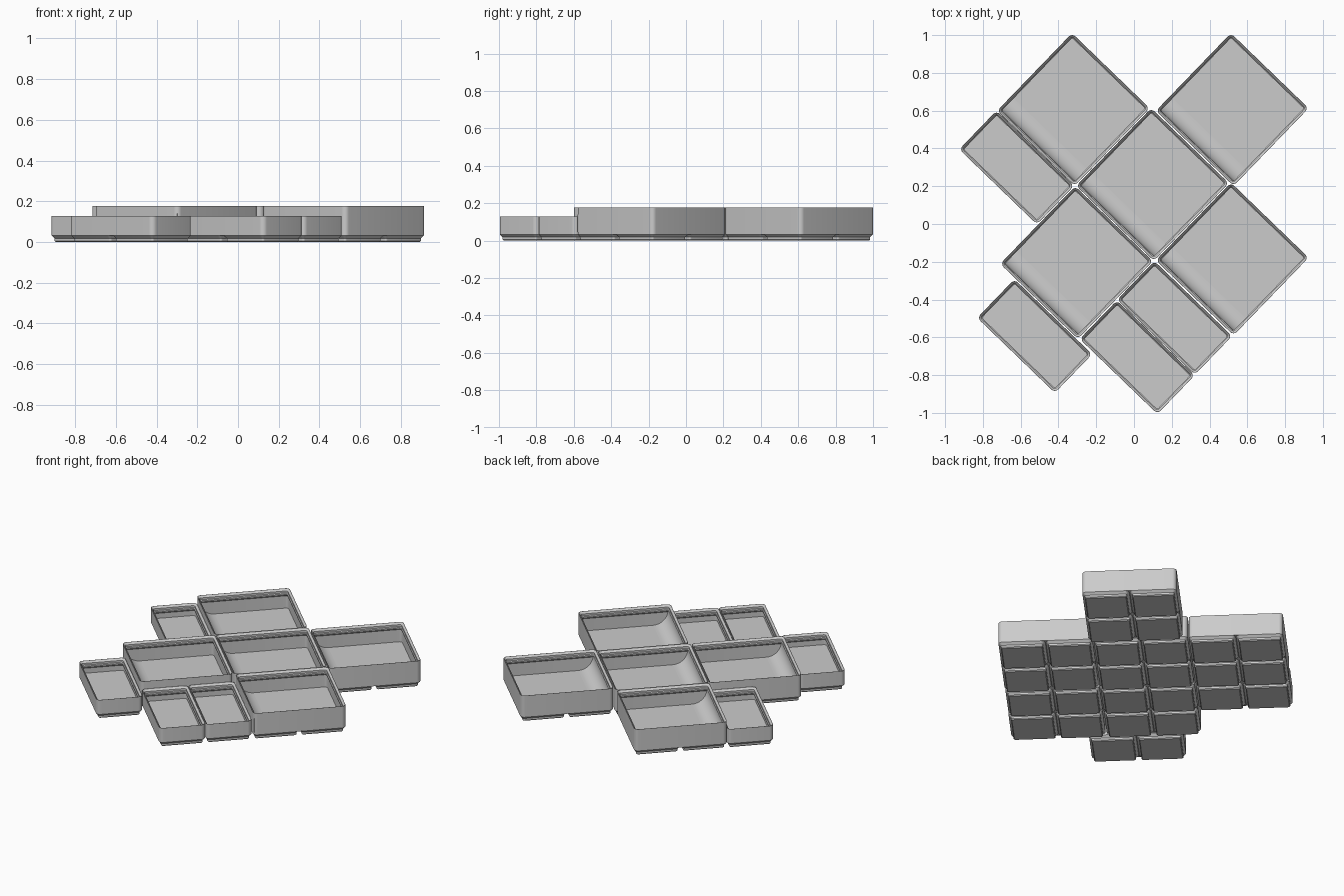
import bpy, bmesh, math
from mathutils import Matrix

if "Cube" in bpy.data.objects:
    bpy.data.objects.remove(bpy.data.objects["Cube"])

MM = 1 / 146            # model units per millimetre
PITCH = 42 * MM         # grid cell spacing
CORNER = 3.75 * MM      # outer corner radius
FOOT_H = 4.75 * MM
FLOOR = 7 * MM
ANGLE = math.radians(-44)

grey = bpy.data.materials.new("light grey plastic")
grey.diffuse_color = (0.6, 0.6, 0.6, 1)
grey.use_nodes = True
grey.node_tree.nodes["Principled BSDF"].inputs["Base Color"].default_value = grey.diffuse_color


def rounded_ring(bm, hx, hy, inset, z, cx=0, cy=0, seg=6):
    """Rounded rectangle of vertices, inset from its nominal half sizes."""
    r = max(CORNER - inset, 0.8 * MM)
    verts = []
    for i, (sx, sy) in enumerate([(1, 1), (-1, 1), (-1, -1), (1, -1)]):
        for k in range(seg + 1):
            a = math.pi / 2 * (i + k / seg)
            verts.append(bm.verts.new((cx + sx * (hx - inset - r) + r * math.cos(a),
                                       cy + sy * (hy - inset - r) + r * math.sin(a), z)))
    return verts


def loft(bm, hx, hy, profile, cx=0, cy=0):
    """Skin rounded rings through (inset, z) pairs and cap both ends."""
    rings = [rounded_ring(bm, hx, hy, i, z, cx, cy) for i, z in profile]
    for a, b in zip(rings, rings[1:]):
        n = len(a)
        for k in range(n):
            bm.faces.new((a[k], a[(k + 1) % n], b[(k + 1) % n], b[k]))
    bm.faces.new(rings[0][::-1])
    bm.faces.new(rings[-1])


def finish(bm, name, x, y):
    bmesh.ops.recalc_face_normals(bm, faces=bm.faces[:])
    mesh = bpy.data.meshes.new(name)
    bm.to_mesh(mesh)
    bm.free()
    mesh.materials.append(grey)
    ob = bpy.data.objects.new(name, mesh)
    ob.matrix_world = Matrix.Translation((x, y, 0)) @ Matrix.Rotation(ANGLE, 4, 'Z')
    bpy.context.collection.objects.link(ob)


def make_bin(name, x, y, rows, top, scoop):
    hx = (83.5 / 2) * MM
    hy = (42 * rows - 0.5) / 2 * MM
    lip, wall = 2.6 * MM, 1.2 * MM

    # open tray with a stepped stacking lip
    bm = bmesh.new()
    loft(bm, hx, hy, [
        (0, FOOT_H), (0, top), (0.2 * MM, top),
        (1.9 * MM, top - 1.8 * MM), (1.9 * MM, top - 3.6 * MM),
        (lip, top - 4.3 * MM), (lip, top - 5.5 * MM),
        (wall, top - 6.9 * MM), (wall, FLOOR)])
    finish(bm, name + "_tray", x, y)

    # tapered feet, one for each grid cell
    bm = bmesh.new()
    half = 41.5 / 2 * MM
    for i in range(2):
        for j in range(rows):
            loft(bm, half, half, [
                (2.95 * MM, 0), (2.15 * MM, 0.8 * MM),
                (2.15 * MM, 2.6 * MM), (0, FOOT_H)],
                (i - 0.5) * PITCH, (j - (rows - 1) / 2) * PITCH)
    finish(bm, name + "_feet", x, y)

    # curved ramp along the front inner wall
    if scoop:
        bm = bmesh.new()
        zt = top - 5.5 * MM
        r = zt - FLOOR
        y0, back = -hy + lip, -hy + 0.9 * MM
        pts = [(back, FLOOR - 0.003), (back, zt)]
        for k in range(13):
            a = math.pi + math.pi / 2 * k / 12
            pts.append((y0 + r + r * math.cos(a), FLOOR + r + r * math.sin(a)))
        pts.append((y0 + r, FLOOR - 0.003))
        w = hx - wall
        ends = [[bm.verts.new((s * w, p, q)) for p, q in pts] for s in (-1, 1)]
        n = len(pts)
        for k in range(n):
            m = (k + 1) % n
            bm.faces.new((ends[0][k], ends[0][m], ends[1][m], ends[1][k]))
        bm.faces.new(ends[0])
        bm.faces.new(ends[1][::-1])
        finish(bm, name + "_scoop", x, y)


# large square bins
for i, (x, y) in enumerate([(-0.321, 0.606), (0.52, 0.606), (0.098, 0.209),
                            (-0.304, -0.204), (0.52, -0.185)]):
    make_bin(f"large_bin_{i + 1}", x, y, 2, 0.177, True)

# small half-width bins
for i, (x, y) in enumerate([(-0.621, 0.299), (-0.526, -0.593),
                            (0.017, -0.705), (0.215, -0.497)]):
    make_bin(f"small_bin_{i + 1}", x, y, 1, 0.129, False)

# smooth the rounded corners, keep the chamfers crisp
bpy.ops.object.select_all(action='SELECT')
bpy.context.view_layer.objects.active = bpy.context.selected_objects[0]
bpy.ops.object.shade_smooth_by_angle(angle=math.radians(30))
